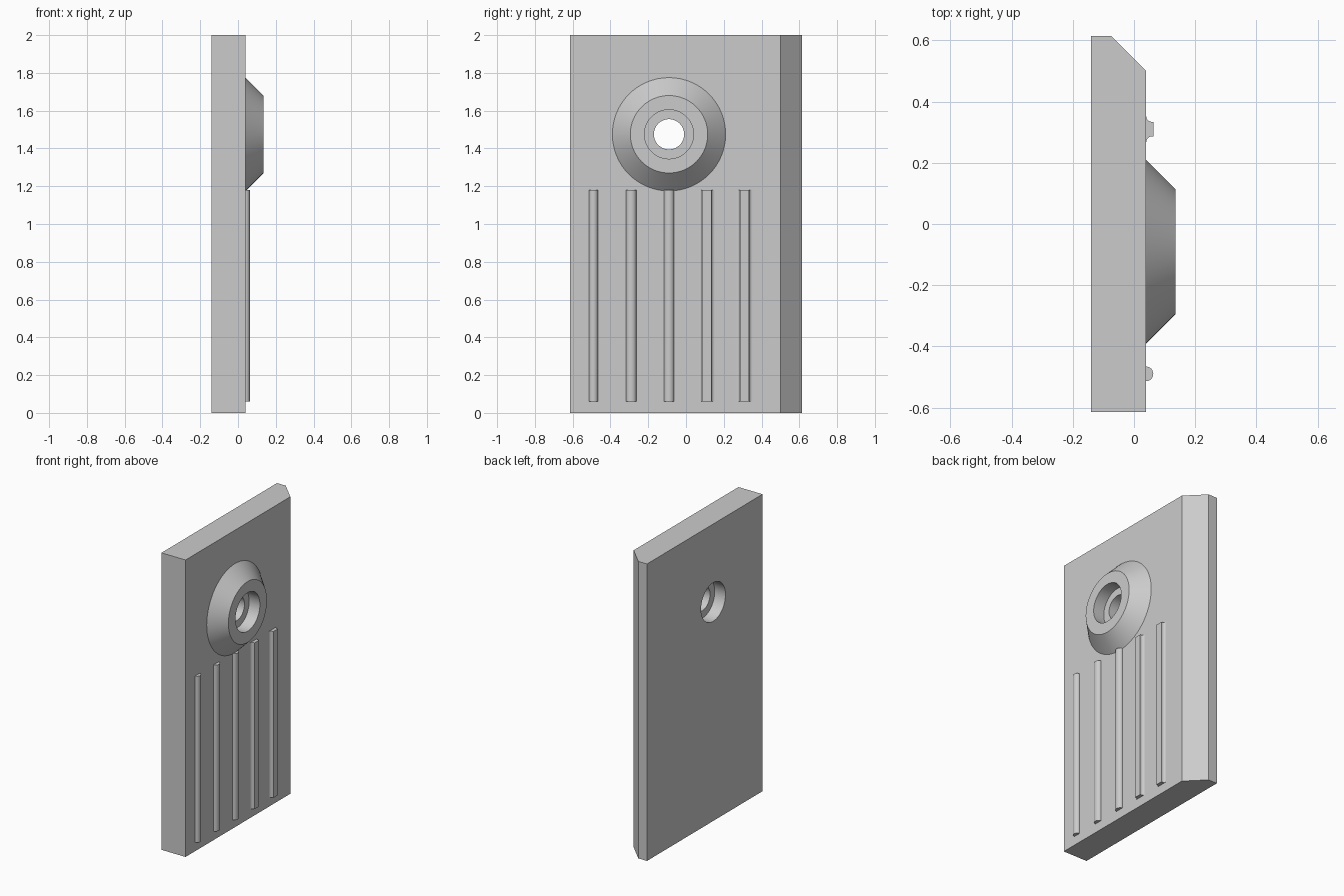
import bpy
import bmesh
import math
from mathutils import Matrix, Vector

cube = bpy.data.objects.get("Cube")
if cube:
    bpy.data.objects.remove(cube, do_unlink=True)

grey = bpy.data.materials.new("light_grey")
grey.use_nodes = True
grey.diffuse_color = (0.6, 0.6, 0.6, 1)
grey.node_tree.nodes["Principled BSDF"].inputs["Base Color"].default_value = (0.6, 0.6, 0.6, 1)

BACK, FACE = -0.14, 0.04          # panel thickness along x
HOLE_Y, HOLE_Z = -0.09, 1.475
BORE, PIN_HOLE = 0.13, 0.08
SEGMENTS = 64


def finish(name, bm, smooth=False):
    bmesh.ops.recalc_face_normals(bm, faces=bm.faces[:])
    mesh = bpy.data.meshes.new(name)
    bm.to_mesh(mesh)
    bm.free()
    mesh.materials.append(grey)
    obj = bpy.data.objects.new(name, mesh)
    bpy.context.collection.objects.link(obj)
    if smooth:
        bpy.ops.object.select_all(action='DESELECT')
        obj.select_set(True)
        bpy.context.view_layer.objects.active = obj
        bpy.ops.object.shade_smooth_by_angle(angle=math.radians(30))
    return obj


def extrude_up(name, outline, z0, z1, smooth=False):
    """Extrude an (x, y) outline vertically."""
    bm = bmesh.new()
    face = bm.faces.new([bm.verts.new((x, y, z0)) for x, y in outline])
    top = bmesh.ops.extrude_face_region(bm, geom=[face])["geom"]
    verts = [v for v in top if isinstance(v, bmesh.types.BMVert)]
    bmesh.ops.translate(bm, verts=verts, vec=(0, 0, z1 - z0))
    return finish(name, bm, smooth)


def lathe_x(name, profile):
    """Revolve a closed (radius, x) profile about the hole axis."""
    bm = bmesh.new()
    rings = []
    for i in range(SEGMENTS):
        turn = Matrix.Rotation(math.tau * i / SEGMENTS, 3, 'X')
        rings.append([bm.verts.new(turn @ Vector((x, r, 0)) + Vector((0, HOLE_Y, HOLE_Z)))
                      for r, x in profile])
    n = len(profile)
    for i, ring in enumerate(rings):
        nxt = rings[(i + 1) % SEGMENTS]
        for j in range(n):
            k = (j + 1) % n
            bm.faces.new((ring[j], ring[k], nxt[k], nxt[j]))
    return finish(name, bm, True)


# Panel with one chamfered long edge
panel = extrude_up("panel", [(BACK, -0.615), (FACE, -0.615), (FACE, 0.50),
                             (-0.075, 0.615), (BACK, 0.615)], 0, 2)

# Round opening through the panel
bm = bmesh.new()
bmesh.ops.create_cone(bm, cap_ends=True, segments=SEGMENTS, radius1=BORE, radius2=BORE, depth=1,
                      matrix=Matrix.Translation((0, HOLE_Y, HOLE_Z)) @ Matrix.Rotation(math.pi / 2, 4, 'Y'))
cutter = finish("hole_cutter", bm)
cutter.hide_render = True
cut = panel.modifiers.new("hole", 'BOOLEAN')
cut.object = cutter
cut.operation = 'DIFFERENCE'
cut.solver = 'EXACT'
bpy.context.view_layer.objects.active = panel
bpy.ops.object.modifier_apply(modifier=cut.name)
bpy.data.objects.remove(cutter, do_unlink=True)
bpy.ops.object.select_all(action='DESELECT')
panel.select_set(True)
bpy.ops.object.shade_smooth_by_angle(angle=math.radians(30))

# Conical boss with a stepped bore
lathe_x("boss", [(0.30, FACE), (0.205, 0.135), (BORE, 0.135), (BORE, FACE + 0.015),
                 (PIN_HOLE, FACE + 0.015), (PIN_HOLE, -0.06), (BORE, -0.06), (BORE, FACE)])


def round_rib(y, half):
    steps = 12
    return [(FACE + 0.023 * math.sin(math.pi * i / steps), y - half * math.cos(math.pi * i / steps))
            for i in range(steps + 1)]


def flared_rib(y, half):
    # Flat crest with concave fillets running out onto the panel
    r, steps = 0.018, 6
    side = [(FACE + r * (1 - math.cos(a)), half + r * (1 - math.sin(a)))
            for a in (math.pi / 2 * i / steps for i in range(steps + 1))]
    side.append((FACE + 0.023, half))
    return [(x, y - d) for x, d in side] + [(x, y + d) for x, d in reversed(side)]


# Row of vertical ribs
for i, (shape, half) in enumerate([(round_rib, 0.024), (round_rib, 0.027), (round_rib, 0.027),
                                   (flared_rib, 0.024), (flared_rib, 0.024)]):
    extrude_up(f"rib_{i + 1}", shape(-0.49 + 0.2 * i, half), 0.06, 1.18, True)
